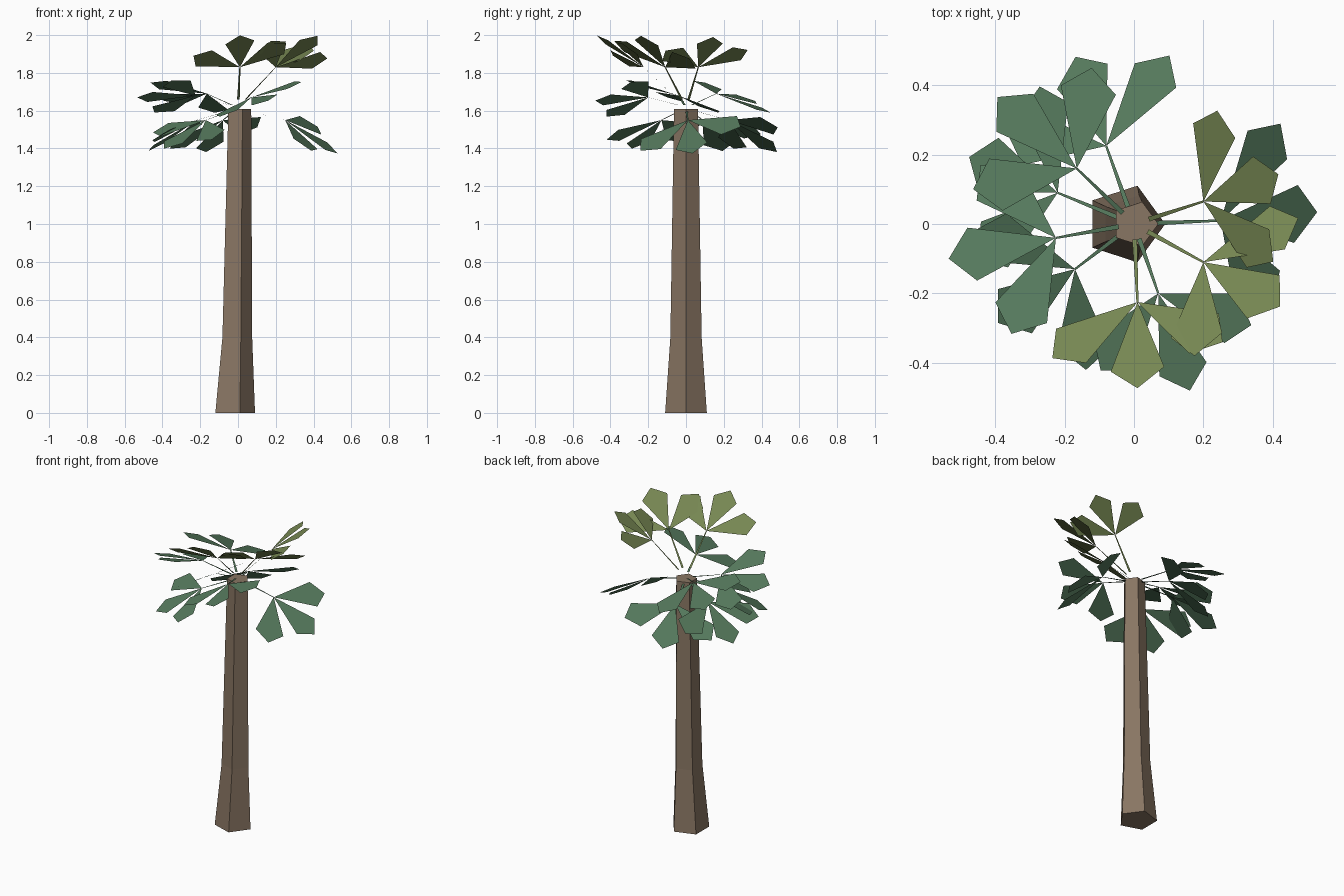
import bpy
from math import cos, sin, radians
from mathutils import Vector

cube = bpy.data.objects.get("Cube")
if cube:
    bpy.data.objects.remove(cube, do_unlink=True)


def material(name, rgb):
    mat = bpy.data.materials.new(name)
    mat.use_nodes = True
    mat.diffuse_color = (*rgb, 1)
    bsdf = next(n for n in mat.node_tree.nodes if n.type == "BSDF_PRINCIPLED")
    bsdf.inputs["Base Color"].default_value = (*rgb, 1)
    return mat


bark = material("bark brown", (0.25, 0.18, 0.125))
green = material("leaf green", (0.093, 0.195, 0.11))
young = material("young leaf olive", (0.18, 0.24, 0.085))


def make_object(name, verts, faces, mat):
    mesh = bpy.data.meshes.new(name)
    mesh.from_pydata(verts, [], faces)
    mesh.materials.append(mat)
    obj = bpy.data.objects.new(name, mesh)
    bpy.context.collection.objects.link(obj)
    return obj


# Trunk: a five-sided column, flared at the foot and leaning slightly
SIDES = 5
rings = [(-0.026, 0.116, 0), (-0.012, 0.087, 0.4), (0.003, 0.067, 1.61)]
verts = []
for cx, r, z in rings:
    for i in range(SIDES):
        a = radians(72 * i)
        verts.append((cx + r * cos(a), r * sin(a), z))
faces = [tuple(reversed(range(SIDES)))]
for k in range(len(rings) - 1):
    for i in range(SIDES):
        j = (i + 1) % SIDES
        b, t = k * SIDES, (k + 1) * SIDES
        faces.append((b + i, b + j, t + j, t + i))
faces.append(tuple(range(len(verts) - SIDES, len(verts))))
make_object("trunk", verts, faces, bark)


def frond(name, hub, heading, slope, length, root_z, mat):
    """Flat stem to the hub, then three kite leaflets fanned in a tilted plane."""
    hub = Vector(hub)
    out = Vector((hub.x, hub.y, 0)).normalized()
    side = Vector((-out.y, out.x, 0))
    root = out * 0.045 + Vector((0, 0, root_z))
    verts = [root - side * 0.007, root + side * 0.007,
             hub + side * 0.003, hub - side * 0.003]
    faces = [(3, 2, 1, 0)]

    gx, gy = slope
    normal = Vector((-gx, -gy, 1)).normalized()
    c, s = cos(radians(heading)), sin(radians(heading))
    ahead = Vector((c, s, gx * c + gy * s)).normalized()
    across = normal.cross(ahead)
    for turn in (-56, 0, 56):
        a = radians(turn)
        u = ahead * cos(a) + across * sin(a)
        v = across * cos(a) - ahead * sin(a)
        n = len(verts)
        verts += [hub,
                  hub + (u * 0.78 - v * 0.26) * length,
                  hub + u * length,
                  hub + (u * 0.78 + v * 0.26) * length]
        faces.append((n, n + 1, n + 2, n + 3))
    make_object(name, verts, faces, mat)


# Fronds: hub, heading, plane slope in x and y, leaflet length
crown = [((0.01, -0.225, 1.83), -90, (0.2, -0.68), 0.30),
         ((0.20, -0.11, 1.83), -30, (0.43, -0.556), 0.305),
         ((0.20, 0.065, 1.83), 20, (0.65, 0.25), 0.28)]
middle = [((0.07, -0.20, 1.67), -72, (0.37, 0.18), 0.295),
          ((-0.225, -0.04, 1.68), 191, (0.095, -0.33), 0.315),
          ((-0.165, 0.16, 1.69), 138, (-0.13, -0.33), 0.31)]
lower = [((0.25, 0.01, 1.55), 5, (-0.66, 0.28), 0.33),
         ((-0.17, -0.13, 1.55), 215, (0.4, 0.4), 0.31),
         ((-0.08, 0.225, 1.55), 109, (0.49, -0.49), 0.32),
         ((-0.22, 0.09, 1.55), 158, (0.58, -0.15), 0.32)]
for tier, group, root_z, mat in (("crown", crown, 1.66, young),
                                 ("middle", middle, 1.63, green),
                                 ("lower", lower, 1.60, green)):
    for i, (hub, heading, slope, length) in enumerate(group, 1):
        frond(f"{tier}_frond_{i}", hub, heading, slope, length, root_z, mat)
